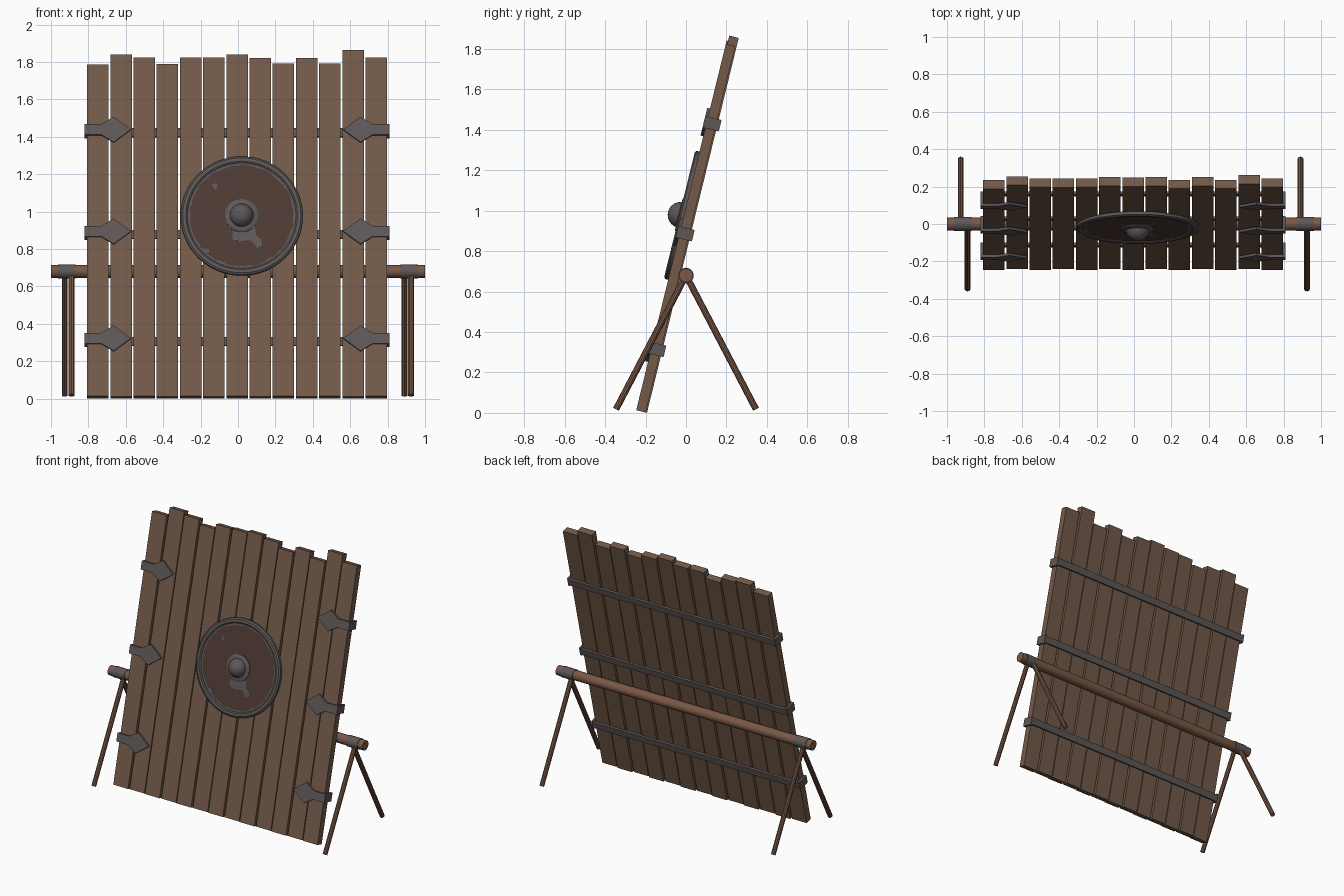
import bpy, bmesh, math, random
from mathutils import Matrix, Vector

random.seed(4)
cube = bpy.data.objects.get("Cube")
if cube:
    bpy.data.objects.remove(cube, do_unlink=True)


def material(name, r, g, b):
    m = bpy.data.materials.new(name)
    m.use_nodes = True
    m.diffuse_color = (r, g, b, 1)
    m.node_tree.nodes["Principled BSDF"].inputs["Base Color"].default_value = (r, g, b, 1)
    return m


plank_wood = material("plank wood", .172, .101, .066)
pole_wood = material("pole wood", .195, .097, .06)
iron = material("iron", .112, .096, .096)
dark_leather = material("dark leather", .076, .042, .033)

# Leaning frame of the panel: local y is depth, local z runs up the planks
LEAN = Matrix.Translation((0, -.22, .007)) @ Matrix.Rotation(math.radians(-13.75), 4, 'X')
SHIELD = LEAN @ Matrix.Translation((.02, 0, .99))


def finish(name, bm, mats, matrix=Matrix(), smooth=False):
    bmesh.ops.recalc_face_normals(bm, faces=bm.faces)
    mesh = bpy.data.meshes.new(name)
    bm.to_mesh(mesh)
    bm.free()
    for m in mats:
        mesh.materials.append(m)
    if smooth:
        mesh.polygons.foreach_set("use_smooth", [True] * len(mesh.polygons))
        mesh.set_sharp_from_angle(angle=math.radians(35))
    ob = bpy.data.objects.new(name, mesh)
    bpy.context.scene.collection.objects.link(ob)
    ob.matrix_world = matrix
    return ob


def box(name, centre, size, mat):
    bm = bmesh.new()
    bmesh.ops.create_cube(bm, size=1)
    bmesh.ops.scale(bm, vec=size, verts=bm.verts)
    bmesh.ops.translate(bm, vec=centre, verts=bm.verts)
    return finish(name, bm, [mat], LEAN)


def rod(name, a, b, radius, mat, sides=16):
    a, b = Vector(a), Vector(b)
    bm = bmesh.new()
    bmesh.ops.create_cone(bm, cap_ends=True, segments=sides, radius1=radius,
                          radius2=radius, depth=(b - a).length)
    turn = (b - a).to_track_quat('Z', 'Y').to_matrix().to_4x4()
    return finish(name, bm, [mat], Matrix.Translation((a + b) / 2) @ turn, True)


def plate(name, outline, front, thick, mat, matrix):
    """Outline in x and z, extruded backwards from the front depth."""
    bm = bmesh.new()
    face = bm.faces.new([bm.verts.new((x, front, z)) for x, z in outline])
    out = bmesh.ops.extrude_face_region(bm, geom=[face])
    moved = [v for v in out["geom"] if isinstance(v, bmesh.types.BMVert)]
    bmesh.ops.translate(bm, vec=(0, thick, 0), verts=moved)
    return finish(name, bm, [mat], matrix)


def lathe(name, profile, mat, sides=48):
    """Closed profile of (radius, depth) points turned about the depth axis."""
    bm = bmesh.new()
    rings = []
    for i in range(sides):
        a = 2 * math.pi * i / sides
        rings.append([bm.verts.new((r * math.cos(a), d, r * math.sin(a))) for r, d in profile])
    n = len(profile)
    for i in range(sides):
        p, q = rings[i], rings[(i + 1) % sides]
        for j in range(n):
            k = (j + 1) % n
            bm.faces.new((p[j], p[k], q[k], q[j]))
    return finish(name, bm, [mat], SHIELD, True)


# Planks with uneven tops
tops = [1.786, 1.84, 1.823, 1.79, 1.823, 1.825, 1.84, 1.823, 1.79, 1.823, 1.79, 1.866, 1.823]
for i, top in enumerate(tops):
    length = (top - .013) / .971
    depth = .004 if i % 2 else -.003
    box(f"plank_{i + 1}", (-.749 + .124 * i, depth, length / 2), (.115, .048, length), plank_wood)

# Iron bands across the back, wrapping to diamond-ended clasps on the front
clasp_half = [(.815, .029), (.725, .029), (.66, .07)]
for level, z in zip(("lower", "middle", "upper"), (.316, .905, 1.465)):
    box(f"{level}_back_band", (-.005, .034, z), (1.62, .016, .046), iron)
    for side, s in (("left", 1), ("right", -1)):
        outline = clasp_half + [(.567, 0)] + [(x, -h) for x, h in reversed(clasp_half)]
        plate(f"{level}_{side}_clasp", [(s * x - .005, z + h) for x, h in outline],
              -.041, .014, iron, LEAN)
        box(f"{level}_{side}_band_end", (s * .808 - .005, 0, z), (.016, .082, .058), iron)

# Round shield: rim, worn face, collar and domed boss
lathe("shield_rim", [(.29, -.025), (.29, -.043), (.298, -.049), (.316, -.049),
                     (.326, -.042), (.326, -.025)], iron, 64)

bm = bmesh.new()
count, depth = 96, -.04
middle = bm.verts.new((0, depth, 0))
inner, outer = [], []
for i in range(count):
    a = 2 * math.pi * i / count
    for ring, r in ((inner, random.uniform(.273, .283)), (outer, .295)):
        ring.append(bm.verts.new((r * math.cos(a), depth, r * math.sin(a))))
for i in range(count):
    j = (i + 1) % count
    bm.faces.new((middle, inner[j], inner[i]))
    bm.faces.new((inner[i], inner[j], outer[j], outer[i])).material_index = 1
finish("shield_face", bm, [dark_leather, iron], SHIELD)

big_patch = [(-.045, -.05), (-.05, -.13), (-.01, -.145), (.05, -.135), (.085, -.178),
             (.11, -.168), (.105, -.13), (.078, -.11), (.07, -.06)]
plate("worn_patch_large", big_patch, -.0415, .003, iron, SHIELD)
for name, x, z, w, h in (("upper", -.144, .16, .015, .021), ("lower", -.195, -.195, .032, .017)):
    spots = [(x + w * random.uniform(.75, 1.1) * math.cos(t * math.pi / 4),
              z + h * random.uniform(.75, 1.1) * math.sin(t * math.pi / 4)) for t in range(8)]
    plate(f"worn_patch_{name}", spots, -.0415, .003, iron, SHIELD)

lathe("boss_collar", [(.05, -.038), (.05, -.053), (.078, -.053), (.09, -.046), (.09, -.038)], iron)
bm = bmesh.new()
bmesh.ops.create_uvsphere(bm, u_segments=32, v_segments=16, radius=.064)
finish("shield_boss", bm, [iron], SHIELD @ Matrix.Translation((0, -.043, 0)), True)

# Cross pole with iron sleeves and splayed legs
AXLE = .68
rod("cross_pole", (-1, 0, AXLE), (1, 0, AXLE), .034, pole_wood, 20)
for side, s, back_x, front_x in (("left", 1, .89, .925), ("right", -1, -.927, -.89)):
    rod(f"{side}_sleeve", (s * .868, 0, AXLE), (s * .962, 0, AXLE), .038, iron, 20)
    rod(f"{side}_back_leg", (back_x, 0, AXLE), (back_x, .346, .018), .016, pole_wood, 10)
    rod(f"{side}_front_leg", (front_x, 0, AXLE), (front_x, -.346, .018), .016, pole_wood, 10)
